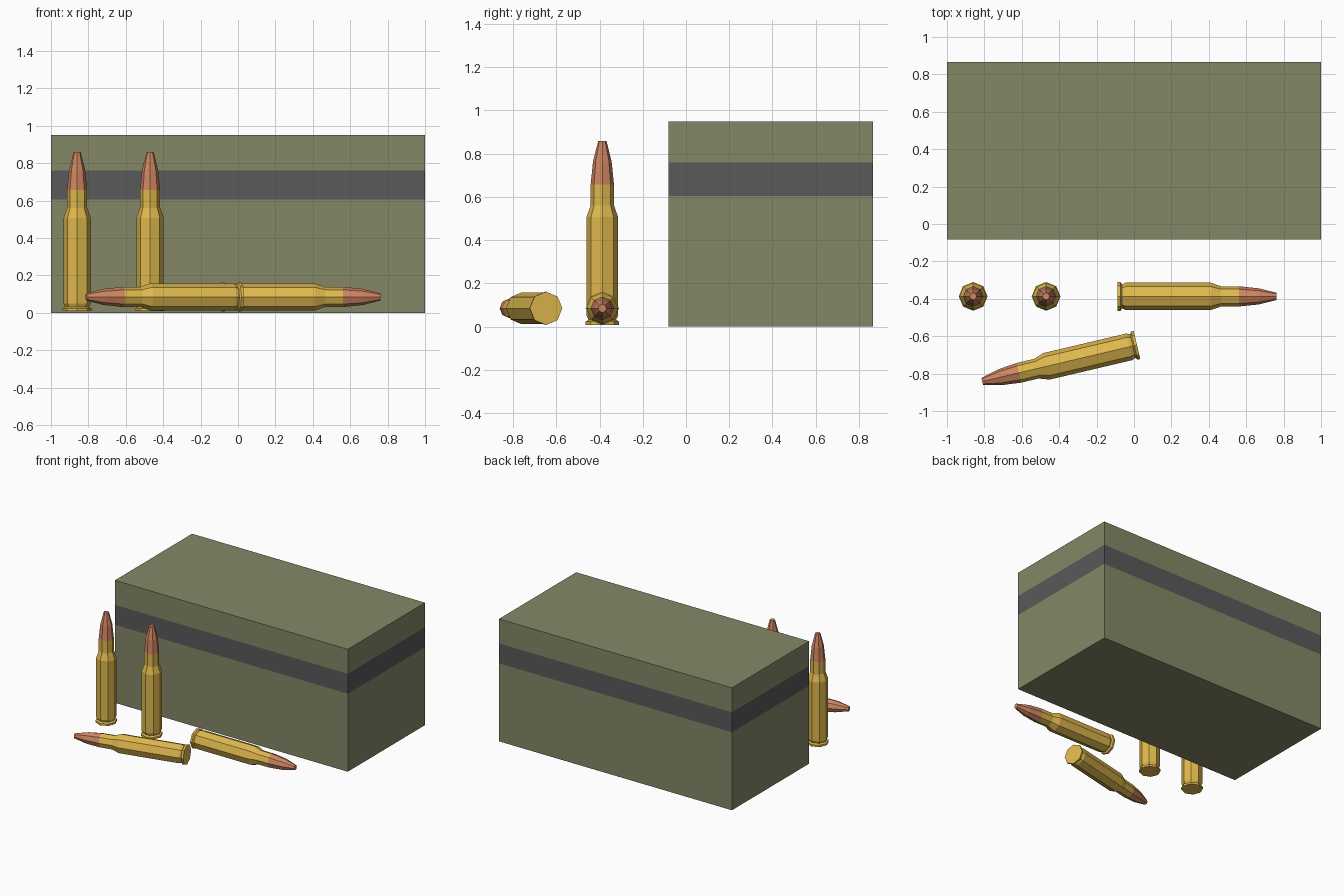
import bpy, bmesh, math
from mathutils import Matrix, Vector

if "Cube" in bpy.data.objects:
    bpy.data.objects.remove(bpy.data.objects["Cube"])


def material(name, rgb):
    m = bpy.data.materials.new(name)
    m.diffuse_color = (*rgb, 1)
    m.use_nodes = True
    m.node_tree.nodes["Principled BSDF"].inputs["Base Color"].default_value = m.diffuse_color
    return m


OLIVE = material("olive", (0.235, 0.242, 0.134))
GREY = material("dark_grey", (0.1, 0.1, 0.1))
BRASS = material("brass", (0.74, 0.48, 0.075))
COPPER = material("copper", (0.62, 0.235, 0.12))


def finish(bm, name, mats):
    bmesh.ops.recalc_face_normals(bm, faces=bm.faces)
    mesh = bpy.data.meshes.new(name)
    bm.to_mesh(mesh)
    bm.free()
    for m in mats:
        mesh.materials.append(m)
    ob = bpy.data.objects.new(name, mesh)
    bpy.context.collection.objects.link(ob)
    return ob


# Ammunition box, cut at two heights to make the painted band
BAND = (0.605, 0.76)
bm = bmesh.new()
bmesh.ops.create_cube(bm, size=1, matrix=Matrix.Translation((0, 0.3915, 0.475))
                      @ Matrix.Diagonal((2, 0.947, 0.95, 1)))
for z in BAND:
    bmesh.ops.bisect_plane(bm, geom=bm.verts[:] + bm.edges[:] + bm.faces[:],
                           plane_co=(0, 0, z), plane_no=(0, 0, 1))
for f in bm.faces:
    f.material_index = int(BAND[0] < f.calc_center_median().z < BAND[1])
finish(bm, "ammo_box", [OLIVE, GREY])

# Cartridge profile: (radius, height) for rim, groove, case, shoulder, neck, bullet
PROFILE = [(0.077, 0), (0.077, 0.015), (0.064, 0.023), (0.073, 0.042), (0.073, 0.498),
           (0.054, 0.552), (0.054, 0.648), (0.043, 0.755), (0.019, 0.85)]
NECK_TOP = 0.648
SIDES = 8


def cartridge(name, location, direction):
    bm = bmesh.new()
    rings = [[bm.verts.new((r * math.cos(a), r * math.sin(a), z))
              for a in (2 * math.pi * i / SIDES for i in range(SIDES))]
             for r, z in PROFILE]
    for low, high in zip(rings, rings[1:]):
        for i in range(SIDES):
            j = (i + 1) % SIDES
            bm.faces.new((low[i], low[j], high[j], high[i]))
    bm.faces.new(rings[0])
    bm.faces.new(rings[-1])
    for f in bm.faces:
        f.material_index = int(f.calc_center_median().z > NECK_TOP)
    ob = finish(bm, name, [BRASS, COPPER])
    # Tip the upright cartridge over towards its direction
    d = Vector(direction).normalized()
    tilt = math.acos(d.z)
    ob.rotation_euler = (0, tilt, math.atan2(d.y, d.x) if tilt > 0.01 else 0)
    ob.location = location
    return ob


# Two standing and two lying cartridges
cartridge("standing_cartridge_left", (-0.86, -0.387, 0.009), (0, 0, 1))
cartridge("standing_cartridge_right", (-0.47, -0.387, 0.009), (0, 0, 1))
cartridge("lying_cartridge_straight", (-0.087, -0.387, 0.085), (1, 0, 0))
cartridge("lying_cartridge_angled", (0.016, -0.647, 0.085), (-0.82, -0.193, 0))
